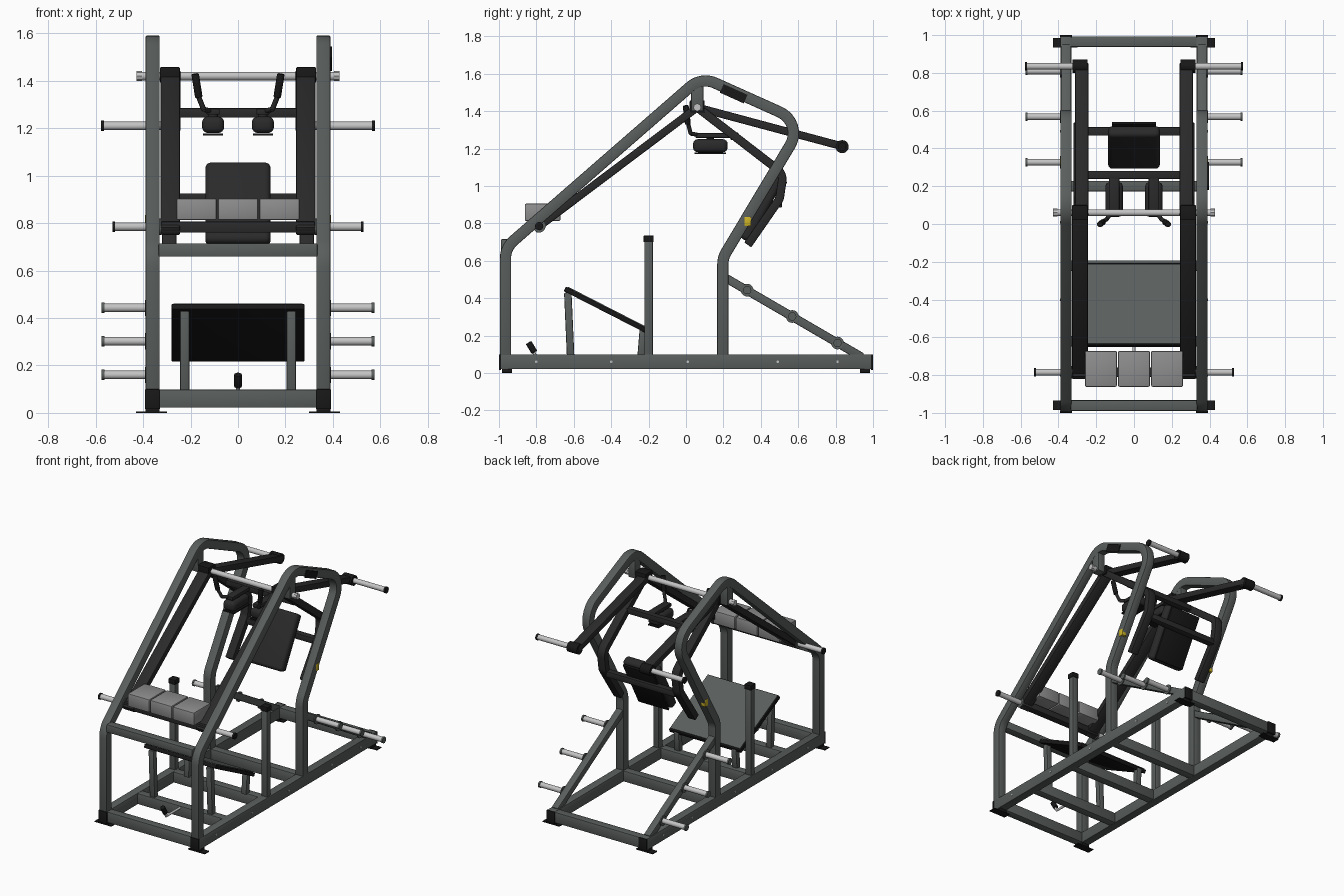
import bpy, bmesh, math
from mathutils import Vector, Matrix

old = bpy.data.objects.get("Cube")
if old:
    bpy.data.objects.remove(old, do_unlink=True)


def material(name, r, g, b):
    m = bpy.data.materials.new(name)
    m.use_nodes = True
    m.diffuse_color = (r, g, b, 1)
    m.node_tree.nodes["Principled BSDF"].inputs["Base Color"].default_value = (r, g, b, 1)
    return m


STEEL = material("grey painted steel", 0.1, 0.112, 0.108)
DARK = material("dark lever paint", 0.023, 0.023, 0.023)
BLACK = material("black rubber", 0.009, 0.009, 0.009)
SILVER = material("silver metal", 0.55, 0.55, 0.55)
BLOCK = material("light grey block", 0.27, 0.27, 0.27)
YELLOW = material("yellow knob", 0.6, 0.45, 0.02)
SIDES = (("left", 1), ("right", -1))


def finish(bm, name, mat, bevel=0.0, segments=2):
    bmesh.ops.recalc_face_normals(bm, faces=bm.faces)
    if bevel:
        sharp = [e for e in bm.edges if e.calc_face_angle(0) > 0.7]
        bmesh.ops.bevel(bm, geom=sharp, offset=bevel, segments=segments,
                        profile=0.5, affect='EDGES')
    me = bpy.data.meshes.new(name)
    bm.to_mesh(me)
    bm.free()
    me.materials.append(mat)
    ob = bpy.data.objects.new(name, me)
    bpy.context.collection.objects.link(ob)
    bpy.ops.object.select_all(action='DESELECT')
    ob.select_set(True)
    bpy.context.view_layer.objects.active = ob
    bpy.ops.object.shade_smooth_by_angle(angle=math.radians(40))


def box(name, mat, center, size, tilt=0.0, bevel=0.005, segments=2):
    bm = bmesh.new()
    bmesh.ops.create_cube(bm, size=1)
    bm.transform(Matrix.Translation(center) @ Matrix.Rotation(tilt, 4, 'X')
                 @ Matrix.Diagonal((*size, 1)))
    finish(bm, name, mat, bevel, segments)


def rod(name, mat, a, b, radius, sides=20, bevel=0.0):
    a, b = Vector(a), Vector(b)
    bm = bmesh.new()
    bmesh.ops.create_cone(bm, cap_ends=True, segments=sides, radius1=radius,
                          radius2=radius, depth=(b - a).length)
    turn = (b - a).to_track_quat('Z', 'Y').to_matrix().to_4x4()
    bm.transform(Matrix.Translation((a + b) / 2) @ turn)
    finish(bm, name, mat, bevel)


def rounded(points, radius, steps=8):
    """Round the inner corners of a side-view path."""
    pts = [Vector(p) for p in points]
    out = [pts[0]]
    for p, c, n in zip(pts, pts[1:], pts[2:]):
        u, v = (p - c).normalized(), (n - c).normalized()
        half = u.angle(v) / 2
        mid = c + (u + v).normalized() * radius / math.sin(half)
        start = (c + u * radius / math.tan(half) - mid).normalized()
        end = (c + v * radius / math.tan(half) - mid).normalized()
        arc = start.angle(end)
        for i in range(steps + 1):
            t = i / steps
            ray = start * math.sin((1 - t) * arc) + end * math.sin(t * arc)
            out.append(mid + ray.normalized() * radius)
    return out + [pts[-1]]


def bent_tube(name, mat, points, x, width, depth, radius=0.1, bevel=0.006):
    """Rectangular tube following a path in the side plane."""
    path = rounded(points, radius)
    bm = bmesh.new()
    rings = []
    for i, p in enumerate(path):
        before = (p - path[i - 1]).normalized() if i else None
        after = (path[i + 1] - p).normalized() if i + 1 < len(path) else None
        d = ((before or after) + (after or before)).normalized()
        n = Vector((-d.y, d.x)) * depth / 2
        rings.append([bm.verts.new((x + sx * width / 2, p.x + sn * n.x, p.y + sn * n.y))
                      for sx, sn in ((-1, -1), (1, -1), (1, 1), (-1, 1))])
    for a, b in zip(rings, rings[1:]):
        for k in range(4):
            j = (k + 1) % 4
            bm.faces.new((a[k], a[j], b[j], b[k]))
    bm.faces.new(rings[0])
    bm.faces.new(rings[-1])
    finish(bm, name, mat, bevel)


def peg(name, s, x0, x1, y, z, tip):
    rod(name, SILVER, (s * x0, y, z), (s * (x1 - 0.006), y, z), 0.018)
    rod(name + "_tip", tip, (s * (x1 - 0.012), y, z), (s * x1, y, z), 0.022)
    rod(name + "_collar", STEEL, (s * x0, y, z), (s * (x0 + 0.008), y, z), 0.034)


for side, s in SIDES:
    x = s * 0.36
    # Base rails with end caps and feet
    box(side + "_base_rail", STEEL, (x, 0, 0.06), (0.06, 1.984, 0.08))
    for end, e in (("front", -1), ("back", 1)):
        box(f"{side}_{end}_rail_cap", BLACK, (x, e * 0.994, 0.058), (0.064, 0.012, 0.084), bevel=0.003)
        box(f"{side}_{end}_foot", BLACK, (x, e * 0.957, 0.011), (0.06, 0.056, 0.022), bevel=0.003)
        box(f"{side}_{end}_foot_plate", BLACK, (s * 0.365, e * 0.96, 0.003), (0.13, 0.05, 0.006), bevel=0)
    for y in (-0.8, -0.4, 0.01, 0.49, 0.81):
        rod(side + "_rail_bolt", SILVER, (s * 0.385, y, 0.06), (s * 0.393, y, 0.06), 0.007, 10)

    # Tall bent side frame
    bent_tube(side + "_side_frame", STEEL,
              [(-0.965, 0.09), (-0.965, 0.67), (0.083, 1.583), (0.629, 1.338),
               (0.197, 0.616), (0.197, 0.09)], x, 0.06, 0.06, 0.125)
    box(side + "_pivot_hanger", STEEL, (x, 0.06, 1.475), (0.055, 0.065, 0.15))
    box(side + "_adjust_knob", YELLOW, (s * 0.375, 0.33, 0.81), (0.036, 0.036, 0.05))

    # Upright stop post
    box(side + "_stop_post", STEEL, (x, -0.2, 0.4), (0.045, 0.045, 0.62))
    box(side + "_stop_cap", BLACK, (x, -0.2, 0.717), (0.054, 0.054, 0.036))

    # Rear brace with storage pegs
    bent_tube(side + "_rear_brace", STEEL, [(0.2, 0.515), (0.94, 0.085)], x, 0.05, 0.046)
    for y, z in ((0.327, 0.443), (0.568, 0.302), (0.81, 0.16)):
        peg(side + "_storage_peg", s, 0.384, 0.575, y, z, STEEL)

    # Lever arms and their loading pegs
    bent_tube(side + "_front_lever", DARK, [(-0.81, 0.765), (0.08, 1.435)], s * 0.286, 0.083, 0.042)
    bent_tube(side + "_rear_lever", DARK, [(0.04, 1.425), (0.85, 1.208)], s * 0.277, 0.07, 0.042)
    box(side + "_pivot_block", BLACK, (s * 0.287, 0.06, 1.425), (0.085, 0.08, 0.065))
    rod(side + "_lever_end", BLACK, (s * 0.245, 0.835, 1.21), (s * 0.325, 0.835, 1.21), 0.035)
    peg(side + "_rear_loading_peg", s, 0.315, 0.578, 0.835, 1.21, BLACK)
    peg(side + "_front_loading_peg", s, 0.325, 0.53, -0.785, 0.785, BLACK)

    # Curved yoke carrying the backrest
    bent_tube(side + "_backrest_yoke", DARK,
              [(0.06, 1.42), (0.52, 1.065), (0.50, 0.93), (0.33, 0.685)],
              s * 0.29, 0.06, 0.046, 0.07)

    # Shoulder pad with handle
    box(side + "_shoulder_pad", DARK, (s * 0.105, 0.13, 1.215), (0.093, 0.185, 0.07), bevel=0.026, segments=4)
    box(side + "_pad_plate", BLACK, (s * 0.105, 0.13, 1.174), (0.085, 0.17, 0.008), bevel=0)
    box(side + "_pad_rail", DARK, (s * 0.105, 0.16, 1.27), (0.055, 0.22, 0.025))
    rod(side + "_pad_stem", DARK, (s * 0.105, 0.13, 1.24), (s * 0.105, 0.13, 1.265), 0.02)
    bends = [(0.178, 0.0, 1.41), (0.165, 0.012, 1.33), (0.145, 0.025, 1.28), (0.105, 0.08, 1.27)]
    for a, b in zip(bends, bends[1:]):
        rod(side + "_handle_rod", DARK, (s * a[0], *a[1:]), (s * b[0], *b[1:]), 0.011, 12)
    rod(side + "_hand_grip", BLACK, (s * 0.181, -0.002, 1.43), (s * 0.165, 0.01, 1.33), 0.016, 16, 0.004)

    # Platform legs
    bent_tube(side + "_platform_front_leg", STEEL, [(-0.617, 0.09), (-0.632, 0.43)], s * 0.225, 0.04, 0.04)
    bent_tube(side + "_platform_back_leg", STEEL, [(-0.24, 0.09), (-0.228, 0.235)], s * 0.225, 0.04, 0.04)

# Information plate on one frame only
box("information_plate", BLACK, (0.393, 0.255, 1.493), (0.007, 0.14, 0.05),
    tilt=-math.atan(0.45), bevel=0)

# Cross beams
for name, y in (("front", -0.96), ("platform_front", -0.62), ("platform_back", -0.22),
                ("middle", 0.2), ("back", 0.965)):
    box(name + "_base_beam", STEEL, (0, y, 0.06), (0.67, 0.056, 0.076))
box("upper_front_beam", STEEL, (0, -0.962, 0.687), (0.67, 0.056, 0.056))
box("front_lever_beam", DARK, (0, -0.785, 0.783), (0.65, 0.05, 0.046))
box("shoulder_beam", DARK, (0, 0.26, 1.265), (0.54, 0.042, 0.04))
box("backrest_beam", DARK, (0, 0.49, 0.905), (0.54, 0.045, 0.042))

# Pivot shaft
rod("pivot_shaft", SILVER, (-0.41, 0.06, 1.42), (0.41, 0.06, 1.42), 0.018)
for side, s in SIDES:
    rod(side + "_shaft_nut", SILVER, (s * 0.405, 0.06, 1.42), (s * 0.428, 0.06, 1.42), 0.021, 8)

# Foot platform with a grey tread
slope = -math.atan2(0.22, 0.43)
box("platform_board", BLACK, (0, -0.43, 0.338), (0.56, 0.49, 0.026), slope, 0.004)
box("platform_tread", STEEL, (0, -0.424, 0.352), (0.545, 0.47, 0.006), slope, 0)

# Row of light blocks on the lever beam
for i in (-1, 0, 1):
    box("lever_block", BLOCK, (i * 0.175, -0.767, 0.859), (0.168, 0.19, 0.092), bevel=0.007)

# Backrest pad
lean = -0.5
box("backrest_pad", DARK, (0, 0.405, 0.88), (0.275, 0.065, 0.385), lean, 0.024, 4)
box("backrest_plate", BLACK, (0, 0.446, 0.86), (0.235, 0.014, 0.37), lean, 0.003)

# Small release handle near the floor
rod("release_rod", SILVER, (0, -0.64, 0.085), (0, -0.8, 0.085), 0.008, 12)
rod("release_stem", SILVER, (0, -0.8, 0.083), (0, -0.825, 0.13), 0.008, 12)
rod("release_grip", BLACK, (0, -0.81, 0.11), (0, -0.842, 0.163), 0.017, 16, 0.005)
